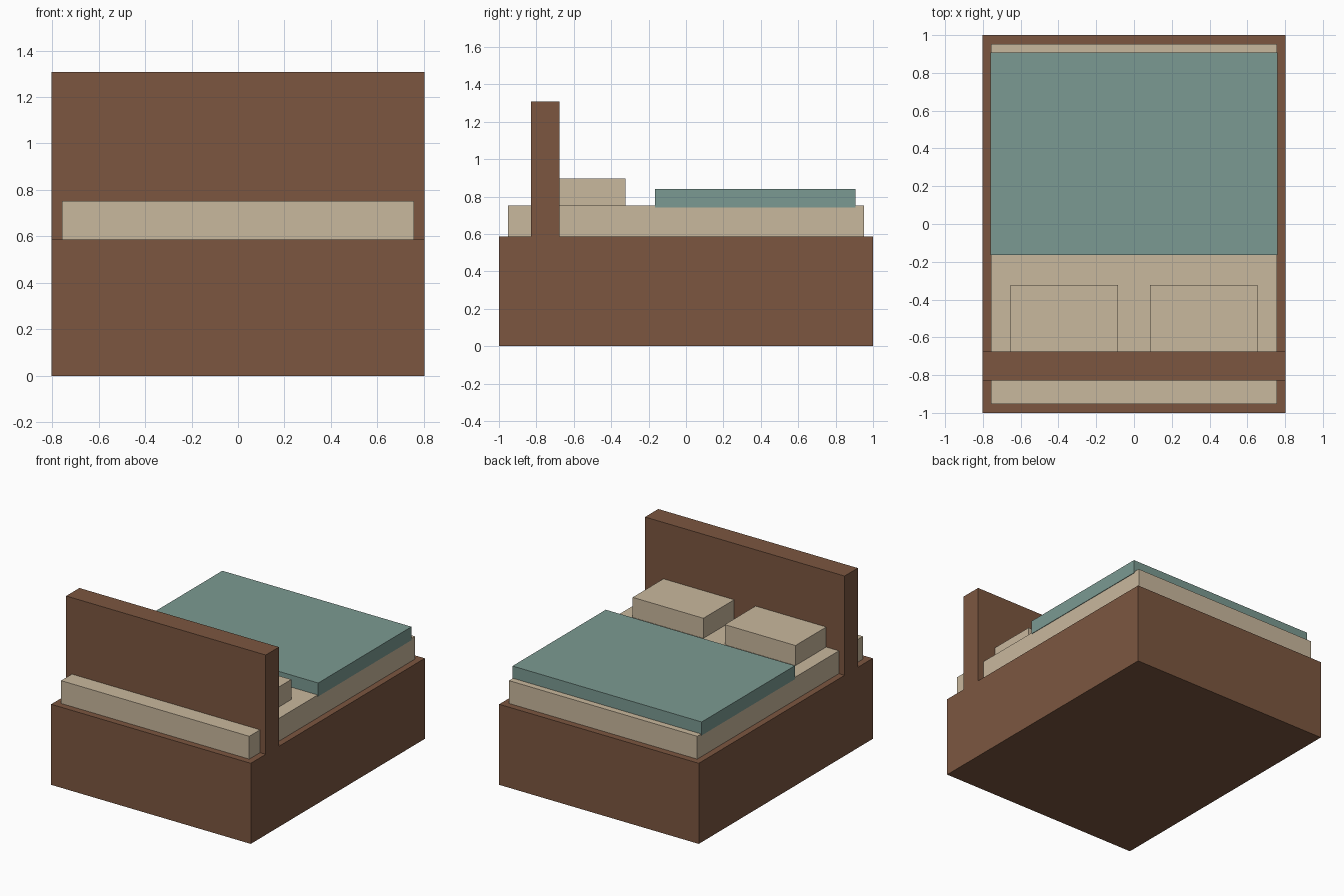
import bpy

if "Cube" in bpy.data.objects:
    bpy.data.objects.remove(bpy.data.objects["Cube"])


def material(name, color):
    m = bpy.data.materials.new(name)
    m.diffuse_color = (*color, 1.0)
    m.use_nodes = True
    m.node_tree.nodes["Principled BSDF"].inputs["Base Color"].default_value = m.diffuse_color
    return m


wood = material("brown_wood", (0.200, 0.094, 0.051))
linen = material("beige_linen", (0.584, 0.479, 0.337))
cloth = material("teal_cloth", (0.198, 0.323, 0.287))


def box(name, mat, x, y, z):
    """Axis-aligned box from (min, max) ranges."""
    ranges = (x, y, z)
    bpy.ops.mesh.primitive_cube_add(size=1, location=[(a + b) / 2 for a, b in ranges])
    ob = bpy.context.object
    ob.name = name
    ob.scale = [b - a for a, b in ranges]
    bpy.ops.object.transform_apply(location=False, rotation=False, scale=True)
    ob.data.materials.append(mat)
    return ob


# Bed base and headboard
box("bed_base", wood, (-0.803, 0.803), (-1.0, 1.0), (0.0, 0.586))
box("headboard", wood, (-0.803, 0.803), (-0.828, -0.676), (0.586, 1.308))

# Mattress, running past the headboard
box("mattress", linen, (-0.757, 0.757), (-0.952, 0.952), (0.586, 0.752))

# Blanket, slightly wider than the mattress
box("blanket", cloth, (-0.761, 0.761), (-0.165, 0.907), (0.742, 0.840))

# Pair of pillows
for side, label in ((-1, "left"), (1, "right")):
    xs = sorted((side * 0.086, side * 0.655))
    box("pillow_" + label, linen, xs, (-0.69, -0.323), (0.752, 0.898))
